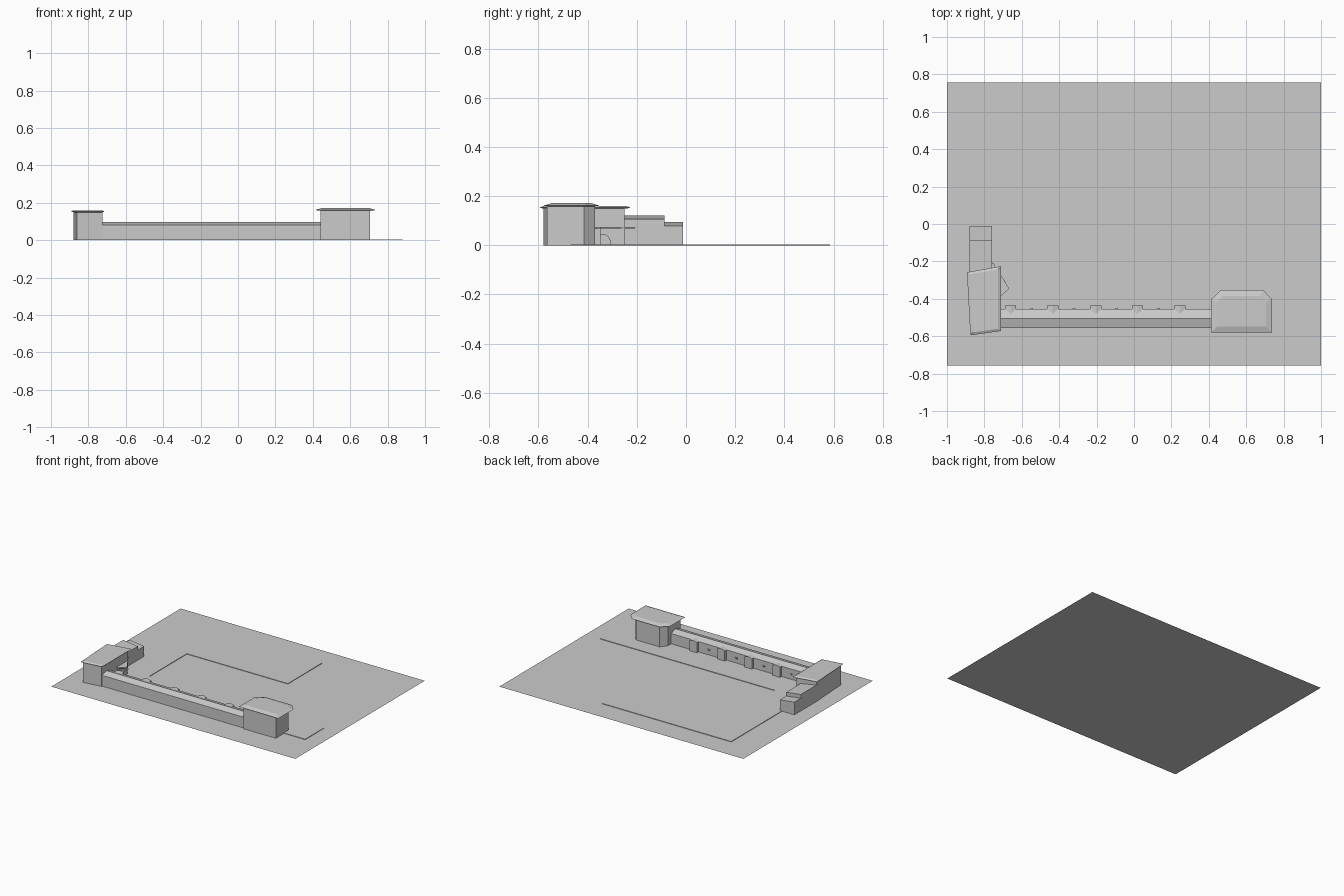
import bpy, bmesh
from mathutils import Vector

if "Cube" in bpy.data.objects:
    bpy.data.objects.remove(bpy.data.objects["Cube"])


def mesh_object(name, verts, faces):
    mesh = bpy.data.meshes.new(name)
    bm = bmesh.new()
    vs = [bm.verts.new(v) for v in verts]
    for f in faces:
        bm.faces.new([vs[i] for i in f])
    bmesh.ops.recalc_face_normals(bm, faces=bm.faces)
    bm.to_mesh(mesh)
    bm.free()
    obj = bpy.data.objects.new(name, mesh)
    bpy.context.collection.objects.link(obj)
    return obj


def loft(name, rings):
    """Closed solid through rings of equal length."""
    n = len(rings[0])
    verts = [v for r in rings for v in r]
    faces = [range(n), range((len(rings) - 1) * n, len(rings) * n)]
    for k in range(len(rings) - 1):
        for i in range(n):
            j = (i + 1) % n
            faces.append((k*n + i, k*n + j, k*n + n + j, k*n + n + i))
    return mesh_object(name, verts, faces)


def prism(name, outline, z0, z1):
    return loft(name, [[(x, y, z) for x, y in outline] for z in (z0, z1)])


def inset(outline, d):
    """Move every edge of a counter-clockwise convex outline inward by d."""
    out = []
    n = len(outline)
    for i in range(n):
        a, b, c = (Vector(outline[(i + k) % n]) for k in (-1, 0, 1))
        e, f = (b - a).normalized(), (c - b).normalized()
        n1, n2 = Vector((-e.y, e.x)), Vector((-f.y, f.x))
        out.append(tuple(b + (n1 + n2) * d / (1 + n1.dot(n2))))
    return out


def hipped_roof(name, outline, under, eave, top, d):
    inner = inset(outline, d)
    return loft(name, [[(x, y, under) for x, y in inner],
                       [(x, y, eave) for x, y in outline],
                       [(x, y, top) for x, y in inner]])


def along_x(name, profile, x0, x1):
    return loft(name, [[(x, y, z) for y, z in profile] for x in (x0, x1)])


def along_y(name, profile, y0, y1):
    return loft(name, [[(x, y, z) for x, z in profile] for y in (y0, y1)])


# Flat site
mesh_object("site_plane", [(-1, -.757, 0), (1, -.757, 0), (1, .757, 0), (-1, .757, 0)],
            [(0, 1, 2, 3)])

# Thin raised paving with a stepped outline
prism("paving", [(-.78, -.47), (.88, -.47), (.88, -.25), (-.55, -.25), (-.55, .187),
                 (.278, .187), (.278, .585), (-.78, .585)], 0, .004)

# Long wing with a low gable roof
along_x("long_wing", [(-.555, 0), (-.455, 0), (-.455, .08), (-.505, .096), (-.555, .08)],
        -.73, .45)

# Gabled piers along the courtyard side, with small wall lamps between them
pier_x = [-.66, -.435, -.205, .018, .245]
for i, x in enumerate(pier_x):
    along_y(f"pier_{i}", [(x - .03, 0), (x + .03, 0), (x + .03, .08), (x, .088), (x - .03, .08)],
            -.48, -.436)
    if i:
        m = (pier_x[i - 1] + x) / 2
        along_x(f"wall_lamp_{i}", [(-.457, .03), (-.449, .045), (-.457, .048)],
                m - .008, m + .008)

# Right pavilion with chamfered back corners
prism("right_pavilion", [(.44, -.565), (.705, -.565), (.705, -.415), (.67, -.37),
                         (.475, -.37), (.44, -.415)], 0, .158)
hipped_roof("right_pavilion_roof", [(.412, -.58), (.737, -.58), (.737, -.403), (.69, -.352),
                                    (.465, -.352), (.412, -.403)], .157, .161, .171, .032)

# Left pavilion, slightly skewed
prism("left_pavilion", [(-.862, -.58), (-.725, -.56), (-.725, -.25), (-.88, -.27)], 0, .152)
hipped_roof("left_pavilion_roof", [(-.875, -.595), (-.712, -.572), (-.712, -.226), (-.893, -.258)],
            .149, .153, .16, .014)

# Rear annex in two steps with roofs pitched to one side
for name, y0, y1, h in (("annex_tall", -.30, -.087, .122), ("annex_low", -.10, -.012, .094)):
    along_y(name, [(-.88, 0), (-.76, 0), (-.76, h - .015), (-.88, h)], y0, y1)

# Angled porch canopy and its arched support
prism("porch_canopy", [(-.755, -.205), (-.80, -.30), (-.73, -.385), (-.71, -.385),
                       (-.667, -.345)], .068, .075)
mesh_support = [(-.35, 0), (-.305, 0), (-.307, .02), (-.316, .036), (-.328, .044),
                (-.341, .046), (-.35, .046)]
along_x("porch_support", mesh_support, -.74, -.69)
prism("porch_post", [(-.73, -.37), (-.71, -.37), (-.71, -.345), (-.73, -.345)], 0, .07)
